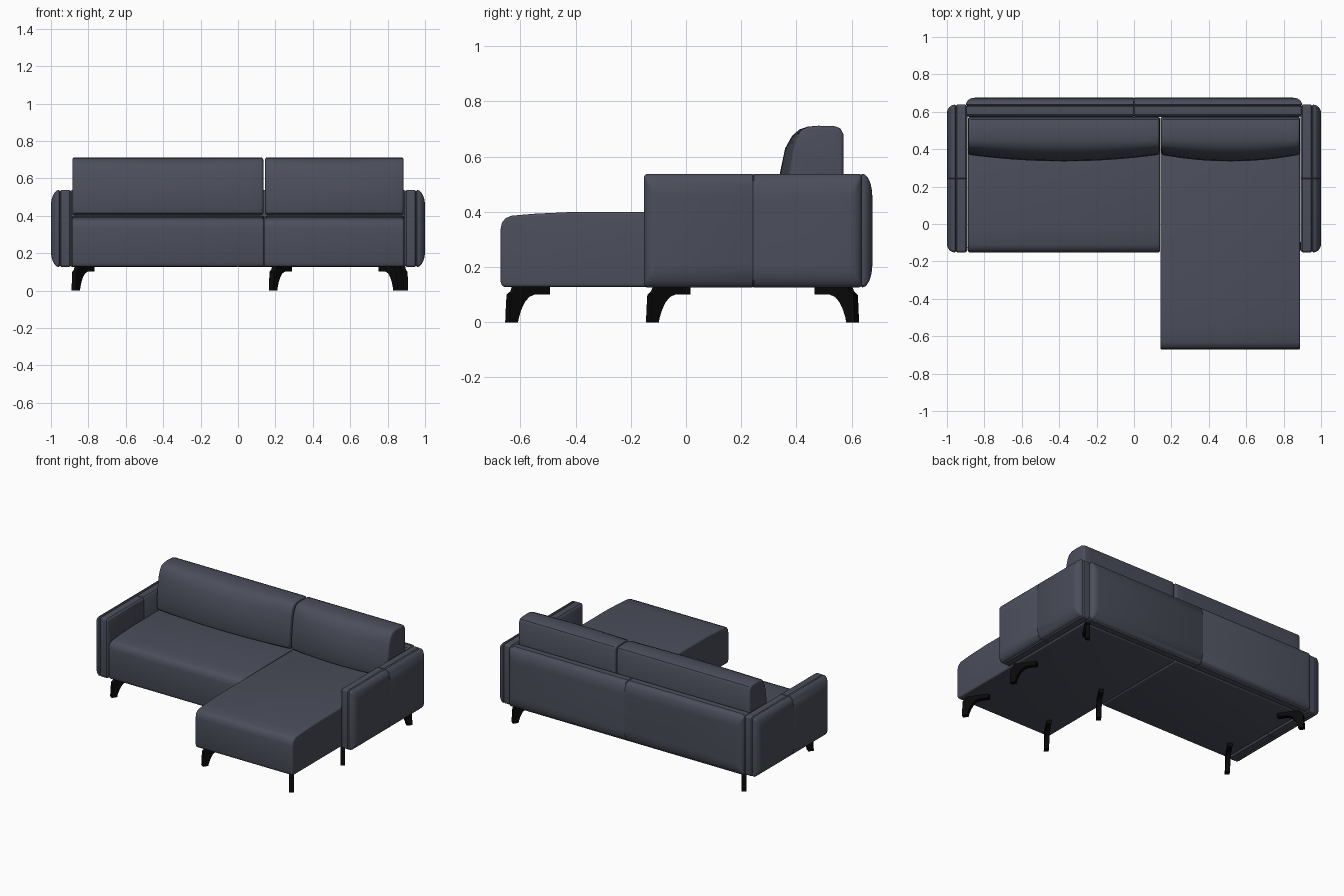
import bpy, bmesh, math
from mathutils import Vector, Matrix

if "Cube" in bpy.data.objects:
    bpy.data.objects.remove(bpy.data.objects["Cube"])


def material(name, rgb):
    m = bpy.data.materials.new(name)
    m.diffuse_color = (*rgb, 1)
    m.use_nodes = True
    m.node_tree.nodes["Principled BSDF"].inputs["Base Color"].default_value = m.diffuse_color
    return m


FABRIC = material("slate fabric", (0.070, 0.077, 0.105))
BLACK = material("black metal", (0.003, 0.003, 0.003))


def loft(name, rings, mat, bevel=0.0, seam=False, matrix=None):
    """Skin a row of closed rings, cap the ends, optionally round sharp edges."""
    bm = bmesh.new()
    loops = [[bm.verts.new(p) for p in ring] for ring in rings]
    n = len(loops[0])
    for a, b in zip(loops, loops[1:]):
        for i in range(n):
            j = (i + 1) % n
            bm.faces.new((a[i], a[j], b[j], b[i]))
    bm.faces.new(loops[0])
    bm.faces.new(loops[-1])
    bmesh.ops.recalc_face_normals(bm, faces=bm.faces[:])
    if bevel:
        sharp = [e for e in bm.edges if e.calc_face_angle(0) > math.radians(50)]
        bmesh.ops.bevel(bm, geom=sharp, offset=bevel, segments=3,
                        profile=0.5, affect='EDGES', clamp_overlap=True)
    if seam:
        # narrow stitched groove across the middle (local x = 0)
        for x in (-0.003, 0, 0.003):
            bmesh.ops.bisect_plane(bm, geom=bm.verts[:] + bm.edges[:] + bm.faces[:],
                                   plane_co=(x, 0, 0), plane_no=(1, 0, 0))
        mid = [v for v in bm.verts if abs(v.co.x) < 1e-5]
        c = sum((v.co for v in mid), Vector()) / len(mid)
        for v in mid:
            d = v.co - c
            d.length = max(d.length - 0.004, 0)
            v.co = c + d
    if matrix:
        bm.transform(matrix)
    bmesh.ops.recalc_face_normals(bm, faces=bm.faces[:])
    me = bpy.data.meshes.new(name)
    bm.to_mesh(me)
    bm.free()
    ob = bpy.data.objects.new(name, me)
    bpy.context.collection.objects.link(ob)
    me.materials.append(mat)
    bpy.ops.object.select_all(action='DESELECT')
    ob.select_set(True)
    bpy.context.view_layer.objects.active = ob
    bpy.ops.object.shade_smooth_by_angle(angle=math.radians(35))
    return ob


# seats: side profile with a rounded, gently crowned front, run across x
def seat(name, x0, x1, front):
    f = front
    prof = [(f + 0.006, 0.128), (f, 0.15), (f, 0.335), (f + 0.005, 0.36),
            (f + 0.018, 0.377), (f + 0.04, 0.386), (f + 0.12, 0.393),
            (f + 0.27, 0.40), (0.572, 0.40), (0.572, 0.128)]
    loft(name, [[(x, y, z) for y, z in prof] for x in (x0, x1)], FABRIC, bevel=0.01)


seat("main_seat", -0.888, 0.139, -0.152)
seat("chaise_seat", 0.141, 0.888, -0.672)


# back cushions: profile (y, z, forward bulge at mid width)
def cushion(name, x0, x1):
    prof = [(0.392, 0.402, 0.03), (0.375, 0.415, 0.033), (0.370, 0.45, 0.035),
            (0.375, 0.54, 0.035), (0.389, 0.63, 0.03), (0.404, 0.675, 0.02),
            (0.420, 0.698, 0.01), (0.445, 0.709, 0.002), (0.480, 0.712, 0),
            (0.540, 0.710, 0), (0.560, 0.702, 0), (0.570, 0.682, 0), (0.570, 0.402, 0)]
    rings = []
    for i in range(17):
        t = -1 + i / 8
        x = (x0 + x1) / 2 + t * (x1 - x0) / 2
        rings.append([(x, y - b * (1 - t * t), z) for y, z, b in prof])
    loft(name, rings, FABRIC, bevel=0.012)


cushion("main_back_cushion", -0.886, 0.135)
cushion("chaise_back_cushion", 0.145, 0.886)


# padded panels for arms and back: rounded rectangles stacked outward (local +y)
def ring(a, b, d, r=0.014, steps=4):
    pts = []
    for k, (sx, sz) in enumerate(((1, 1), (-1, 1), (-1, -1), (1, -1))):
        for s in range(steps + 1):
            t = math.pi / 2 * (k + s / steps)
            pts.append((sx * (a - r) + r * math.cos(t), d,
                        sz * (b - r) + r * math.sin(t)))
    return pts


def panel(name, half, thick, seam_at, matrix):
    b = 0.206
    stations = [(0, 0.014), (0.004, 0.006), (0.012, 0), (seam_at - 0.006, 0),
                (seam_at, 0.006)]
    rings = [ring(half - i, b - i, d) for d, i in stations]
    start = seam_at + 0.005
    for s in range(9):  # puffed outer face
        t = math.pi / 2 * s / 8
        k = 1 - math.cos(t)
        rings.append(ring(half - 0.045 * k, b - 0.085 * k,
                          start + (thick - start) * math.sin(t)))
    loft(name, rings, FABRIC, seam=True, matrix=matrix)


MID_Z = 0.332
for side, label in ((1, "right_arm"), (-1, "left_arm")):
    panel(label, 0.395, 0.11, 0.062,
          Matrix.Translation((side * 0.89, 0.243, MID_Z))
          @ Matrix.Rotation(-side * math.pi / 2, 4, 'Z'))
panel("backrest", 0.898, 0.102, 0.06, Matrix.Translation((0, 0.573, MID_Z)))

# curved legs splayed outward: profile (inward distance, z) given a width
LEG = [(0, 0), (0.003, 0.06), (0.006, 0.10), (0.022, 0.112), (0.03, 0.13),
       (0.10, 0.13), (0.175, 0.13), (0.175, 0.101), (0.11, 0.101), (0.085, 0.092),
       (0.065, 0.072), (0.05, 0.045), (0.04, 0.018), (0.036, 0)]


def leg(name, x, y, sx, sy):
    out = Vector((sx * 0.56, sy * 0.83, 0))
    perp = Vector((-out.y, out.x, 0)).normalized() * 0.015
    c = Vector((x - sx * 0.0125, y - sy * 0.0084, 0))
    rings = [[c - out * u + perp * s + Vector((0, 0, z)) for u, z in LEG]
             for s in (-1, 1)]
    loft(name, rings, BLACK)


for name, x, y, sx, sy in (
        ("chaise_front_left_leg", 0.165, -0.655, -1, -1),
        ("chaise_front_right_leg", 0.875, -0.655, 1, -1),
        ("right_arm_front_leg", 0.91, -0.145, 1, -1),
        ("middle_leg", 0.165, -0.145, -1, -1),
        ("left_front_leg", -0.89, -0.145, -1, -1),
        ("left_rear_leg", -0.89, 0.627, -1, 1),
        ("right_rear_leg", 0.91, 0.627, 1, 1)):
    leg(name, x, y, sx, sy)
